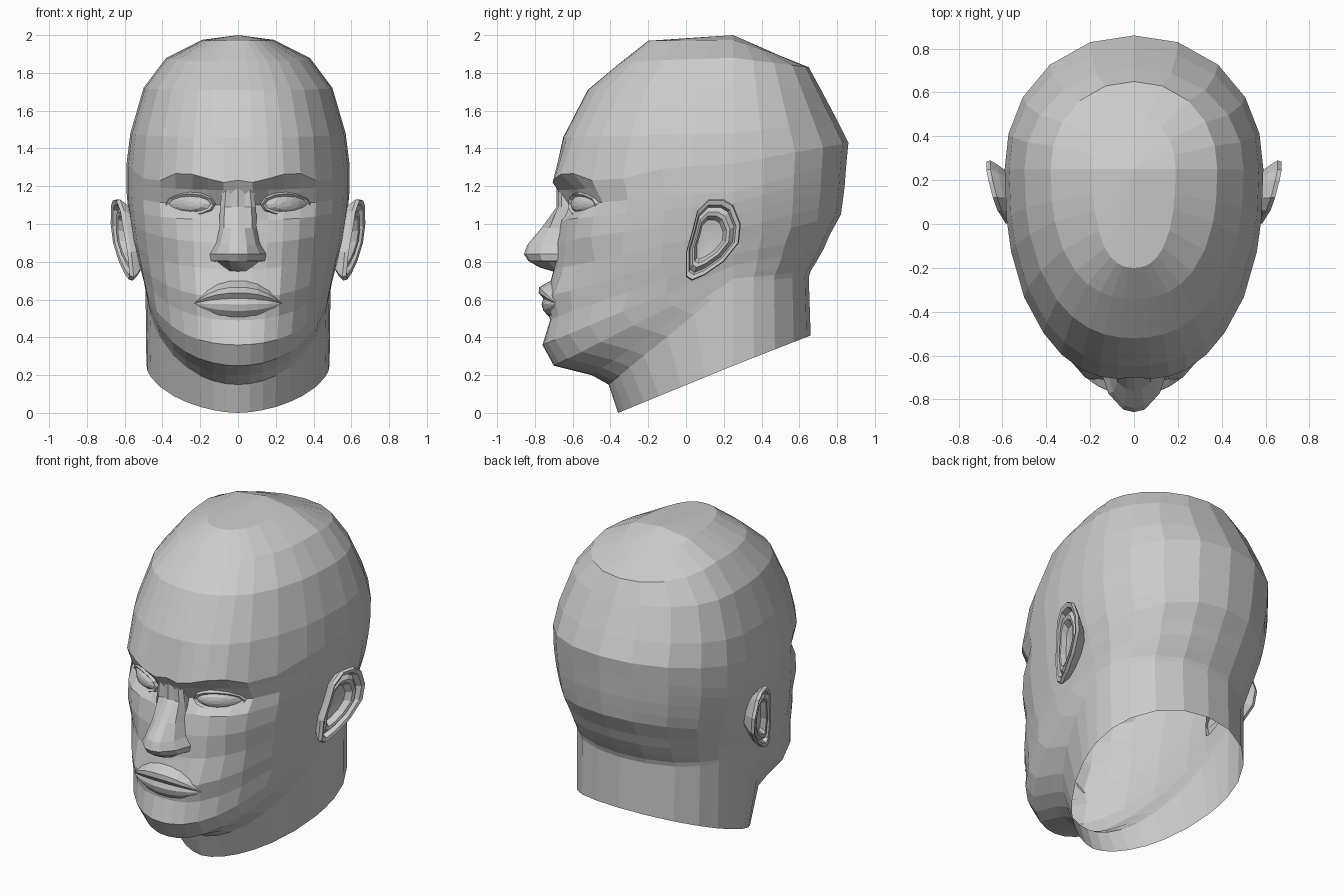
import bpy
import bmesh
from mathutils import Vector
from math import sin, cos, pi

cube = bpy.data.objects.get("Cube")
if cube:
    bpy.data.objects.remove(cube, do_unlink=True)

grey = bpy.data.materials.new("plain grey")
grey.use_nodes = True
grey.diffuse_color = (0.6, 0.6, 0.6, 1)
shader = grey.node_tree.nodes["Principled BSDF"]
shader.inputs["Base Color"].default_value = grey.diffuse_color
shader.inputs["Roughness"].default_value = 0.8

MID_Y = 0.25


def loft(name, rows, closed=False, cap=False):
    """Skin rows of points on the +x side, then mirror across x."""
    bm = bmesh.new()
    grid = [[bm.verts.new(p) for p in row] for row in rows]
    count = len(grid[0])
    for low, high in zip(grid, grid[1:]):
        for i in range(count if closed else count - 1):
            j = (i + 1) % count
            bm.faces.new((low[i], low[j], high[j], high[i]))
    if cap:
        bm.faces.new(grid[-1])
    bmesh.ops.remove_doubles(bm, verts=bm.verts, dist=0.0005)
    bmesh.ops.recalc_face_normals(bm, faces=bm.faces)
    # Make the open patches face outward
    total = sum((f.normal * f.calc_area() for f in bm.faces), Vector())
    if total.dot(Vector((1, -1, 0))) < 0:
        bmesh.ops.reverse_faces(bm, faces=bm.faces)
    mesh = bpy.data.meshes.new(name)
    bm.to_mesh(mesh)
    bm.free()
    mesh.materials.append(grey)
    obj = bpy.data.objects.new(name, mesh)
    bpy.context.collection.objects.link(obj)
    mirror = obj.modifiers.new("Mirror", 'MIRROR')
    mirror.use_clip = True
    mirror.merge_threshold = 0.001
    return obj


# Head rings: front z, front y, half width, side z, back z, back y, squareness
rings = [
    (0, -.36, .485, .25, .41, .66, 1.75),
    (.15, -.41, .49, .69, .72, .65, 2),
    (.2, -.5, .49, .71, .75, .66, 2.1),
    (.25, -.7, .495, .73, .8, .69, 2.1),
    (.36, -.76, .505, .78, .87, .73, 2.2),
    (.49, -.74, .525, .84, .94, .76, 2.2),
    (.61, -.74, .54, .9, 1.05, .82, 2.3),
    (.76, -.7, .56, .97, 1.12, .83, 2.35),
    (.9, -.69, .575, 1.05, 1.2, .84, 2.35),
    (1.02, -.67, .585, 1.11, 1.27, .845, 2.35),
    (1.1, -.66, .59, 1.17, 1.33, .85, 2.35),
    (1.18, -.68, .59, 1.24, 1.38, .855, 2.35),
    (1.26, -.7, .59, 1.32, 1.43, .86, 2.35),
    (1.46, -.65, .57, 1.48, 1.55, .8, 2.3),
    (1.71, -.52, .5, 1.72, 1.72, .71, 2.3),
    (1.86, -.34, .38, 1.88, 1.83, .65, 2.4),
    (1.97, -.2, .19, 1.975, 1.89, .5, 2.4),
    (2, MID_Y, 0, 2, 2, MID_Y, 2),
]

# Face sculpting: centre x, centre z, reach x, reach z, push back, lift
dents = [
    (.25, 1.13, .2, .1, .075, 0),       # eye socket
    (.13, 1.09, .08, .1, .03, 0),       # inner eye corner
    (.38, .98, .13, .12, -.02, 0),      # cheekbone
    (.37, .7, .15, .16, .025, 0),       # cheek hollow
    (.24, .63, .09, .1, -.02, 0),       # fold at mouth corner
    (.2, 1.26, .2, .06, -.015, 0),      # brow
    (.07, 1.26, .13, .06, 0, -.04),     # inner end of brow
    (.46, 1.27, .12, .06, 0, -.05),     # outer end of brow
    (0, .49, .15, .06, .02, 0),         # groove under lip
]

front_steps = [0, .13, .27, .41, .56, .7, .85, .95, .985, 1]
back_steps = [.97, .86, .65, .34, 0]


def depth(f, n):
    return max(0, 1 - f ** n) ** (1 / n)


def sculpt(x, y, z):
    push = lift = 0
    for cx, cz, rx, rz, back, up in dents:
        weight = max(0, 1 - ((x - cx) / rx) ** 2 - ((z - cz) / rz) ** 2)
        push += back * weight
        lift += up * weight
    return (x, y + push, z + lift)


def head_ring(zf, yf, w, zs, zb, yb, n):
    row = []
    for f in front_steps:
        g = depth(f, n)
        point = (w * f, MID_Y + (yf - MID_Y) * g, zs + (zf - zs) * g)
        row.append(sculpt(*point) if point[1] < -.1 else point)
    for f in back_steps:
        g = depth(f, 2.1)
        row.append((w * f, MID_Y + (yb - MID_Y) * g, zs + (zb - zs) * g))
    return row


loft("head_and_neck", [head_ring(*r) for r in rings])


# Nose: height, tip y, half ridge width, half base width, side lift
def nose_row(z, tip, ridge, base, lift=0):
    return [(0, tip, z), (ridge, tip + .012, z),
            (base * .75, tip + .45 * (-.67 - tip), z + lift),
            (base, -.66, z + lift), (base, -.56, z + lift)]


loft("nose", [nose_row(*r) for r in [
    (1.22, -.685, .04, .08),
    (1.09, -.685, .035, .095),
    (.98, -.765, .035, .1),
    (.89, -.84, .045, .125),
    (.84, -.858, .05, .155),
    (.805, -.835, .045, .15),
    (.77, -.775, .035, .12, .03),
    (.745, -.69, .03, .06),
]])

# Lips: height and forward push at the middle, closing at the corners
lip_profile = [(.7, .02), (.665, -.043), (.635, -.045), (.605, -.02),
               (.575, -.03), (.54, -.02), (.5, .02)]
lip_rows = []
for z, push in lip_profile:
    row = []
    for t in (0, .2, .45, .7, .88, 1):
        k = t ** 2.4
        row.append((.23 * t, -.735 + .045 * k + push * (1 - k), z + (.58 - z) * k))
    lip_rows.append(row)
loft("lips", lip_rows)


# Eyes with lids: width, height and depth of each loop
def eye_loop(rx, rz, back):
    row = []
    for i in range(12):
        a = 2 * pi * i / 12
        x = .255 + rx * cos(a)
        y = MID_Y - .915 * depth(x / .59, 2.35)
        row.append((x, y + back, 1.105 + rz * sin(a)))
    return row


loft("eyes", [eye_loop(*r) for r in [
    (.15, .09, .09), (.125, .055, .03), (.11, .042, .042),
    (.07, .03, .028), (.03, .012, .022)]], closed=True, cap=True)

# Ears: side outline (y, z) and nested loops (scale, outward offset)
ear_outline = [(0, .72), (0, .85), (.03, .95), (.06, 1.07), (.12, 1.13),
               (.2, 1.13), (.25, 1.1), (.29, 1), (.28, .9), (.2, .8),
               (.1, .73), (.03, .7)]
ear_loops = [(.6, -.08), (.88, -.03), (1, 0), (.97, .02), (.86, .015),
             (.8, -.015), (.68, .008), (.58, .004), (.48, -.03), (.2, -.035)]


def ear_loop(scale, out):
    row = []
    for y, z in ear_outline:
        y, z = .11 + (y - .11) * scale, .92 + (z - .92) * scale
        row.append((.57 + .26 * y + .1 * (z - .9) + out, y, z))
    return row


loft("ears", [ear_loop(*r) for r in ear_loops], closed=True, cap=True)
